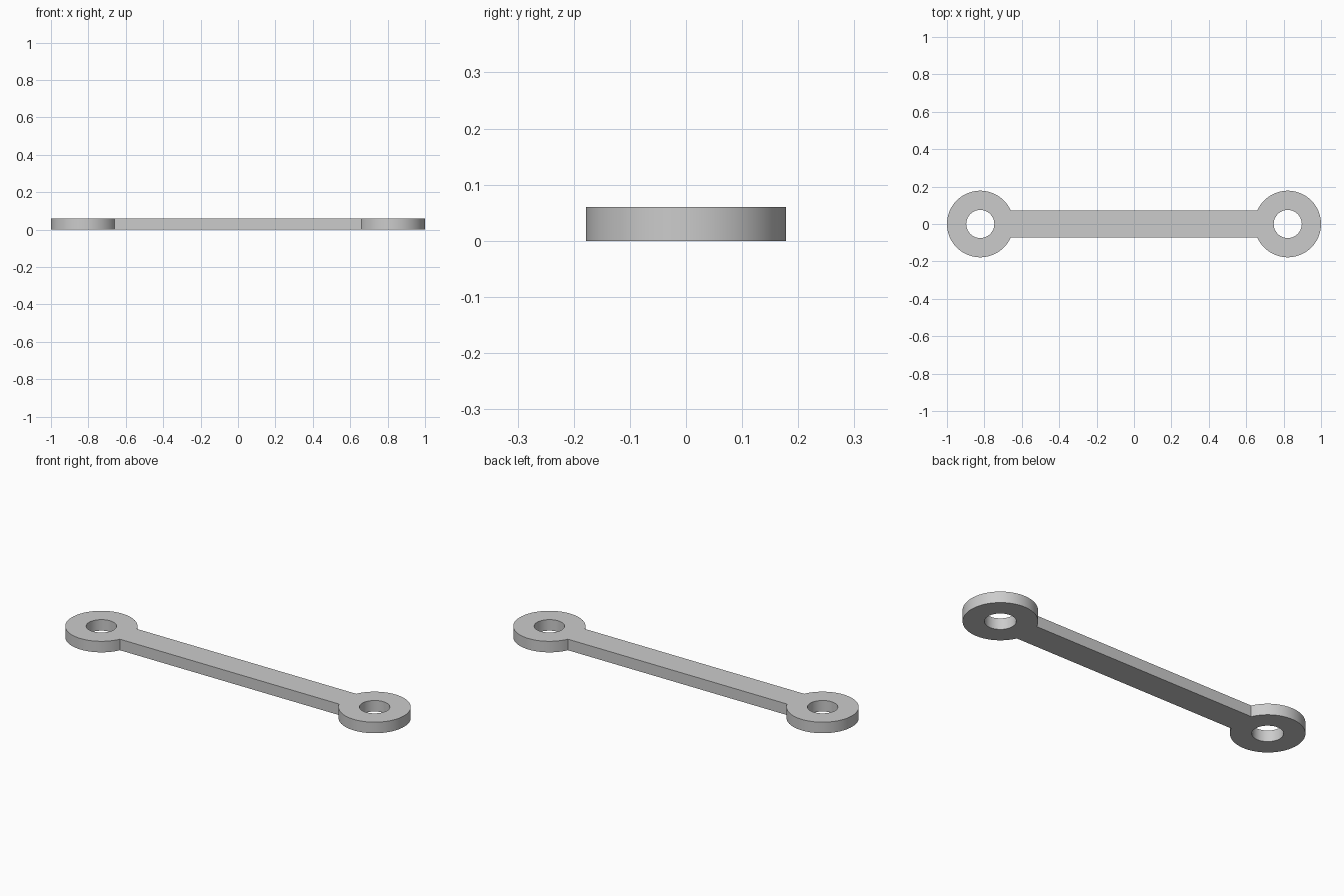
import bpy, bmesh
from math import asin, cos, sin, pi

cube = bpy.data.objects.get("Cube")
if cube:
    bpy.data.objects.remove(cube)

RING_X, RING_R, HOLE_R = 0.822, 0.178, 0.075
BAR_HALF, THICK = 0.073, 0.06
SEGMENTS = 64


def arc(side, radius, start, end, count):
    """Points on an arc around one ring centre; angles start on the outer side."""
    step = (end - start) / count
    return [(side * (RING_X + radius * cos(start + i * step)),
             side * radius * sin(start + i * step)) for i in range(count + 1)]


def add_loop(bm, points):
    verts = [bm.verts.new((x, y, 0)) for x, y in points]
    return [bm.edges.new((v, verts[(i + 1) % len(verts)])) for i, v in enumerate(verts)]


# Outline of both rings joined by the bar, with a round hole in each ring
bm = bmesh.new()
sweep = pi - asin(BAR_HALF / RING_R)
outline = [p for side in (1, -1) for p in arc(side, RING_R, -sweep, sweep, SEGMENTS)]
edges = add_loop(bm, outline)
for side in (1, -1):
    edges += add_loop(bm, arc(side, HOLE_R, 0, 2 * pi, SEGMENTS)[:-1])

# Fill the flat profile and raise it to the plate thickness
bmesh.ops.triangle_fill(bm, edges=edges, use_beauty=True, use_dissolve=False)
raised = bmesh.ops.extrude_face_region(bm, geom=bm.faces[:])["geom"]
bmesh.ops.translate(bm, vec=(0, 0, THICK),
                    verts=[g for g in raised if isinstance(g, bmesh.types.BMVert)])
bmesh.ops.recalc_face_normals(bm, faces=bm.faces[:])

mesh = bpy.data.meshes.new("link_arm")
bm.to_mesh(mesh)
bm.free()
link_arm = bpy.data.objects.new("link_arm", mesh)
bpy.context.collection.objects.link(link_arm)

# Plain grey finish
grey = bpy.data.materials.new("light_grey")
grey.use_nodes = True
colour = (0.6, 0.6, 0.6, 1)
grey.diffuse_color = colour
grey.node_tree.nodes["Principled BSDF"].inputs["Base Color"].default_value = colour
mesh.materials.append(grey)

# Smooth round walls with crisp rims
bpy.ops.object.select_all(action="DESELECT")
link_arm.select_set(True)
bpy.context.view_layer.objects.active = link_arm
bpy.ops.object.shade_smooth_by_angle(angle=pi / 6)
